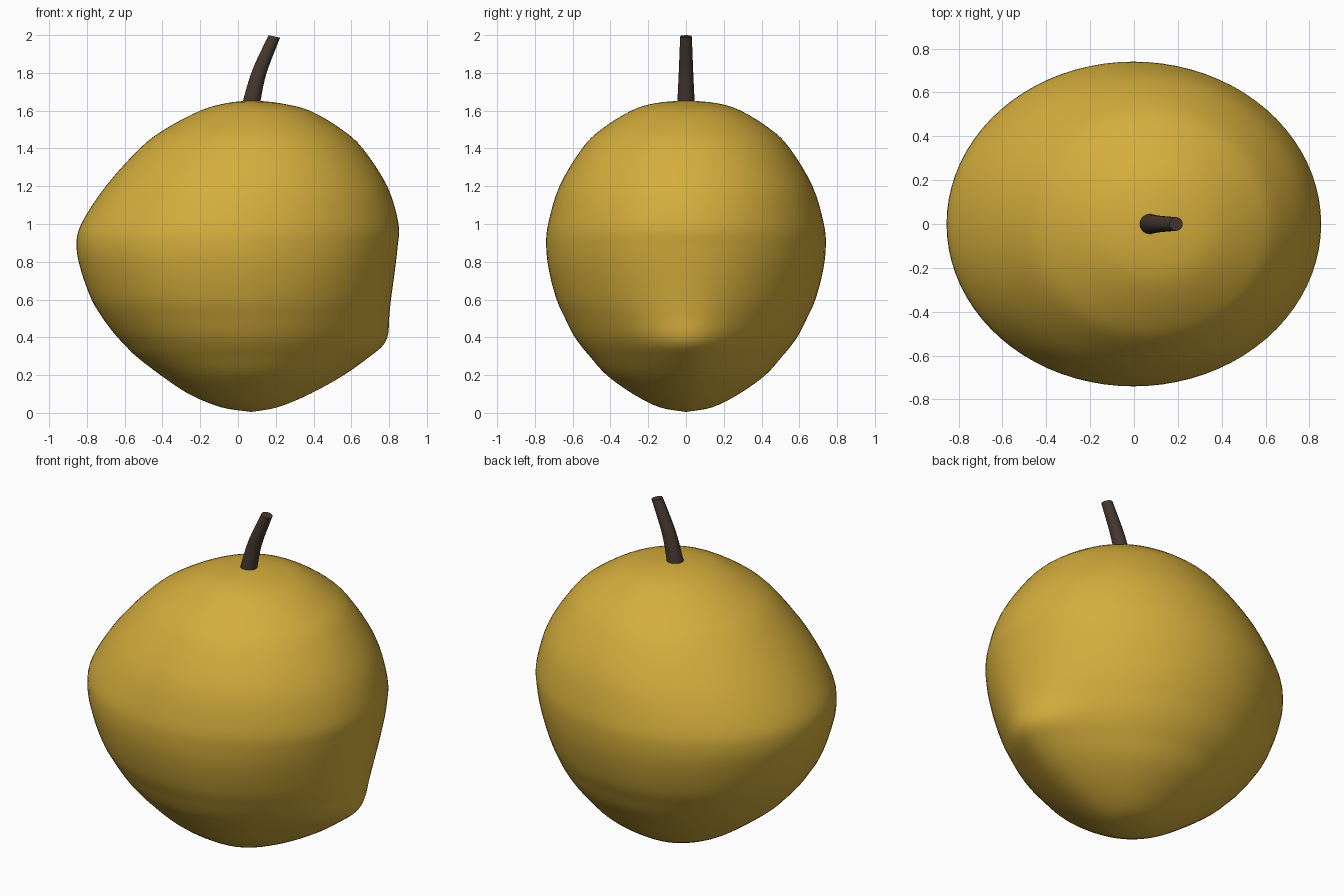
import bpy
import bmesh
from math import cos, sin, pi, exp, radians
from mathutils import Vector

cube = bpy.data.objects.get("Cube")
if cube:
    bpy.data.objects.remove(cube)


def material(name, rgb):
    mat = bpy.data.materials.new(name)
    mat.use_nodes = True
    colour = (*rgb, 1)
    mat.diffuse_color = colour
    shader = mat.node_tree.nodes["Principled BSDF"]
    shader.inputs["Base Color"].default_value = colour
    shader.inputs["Roughness"].default_value = 0.7
    return mat


def smooth_rows(rows, steps):
    """Catmull-Rom interpolation through control rows."""
    rows = [Vector(r) for r in rows]
    padded = [rows[0] * 2 - rows[1]] + rows + [rows[-1] * 2 - rows[-2]]
    result = []
    for a, b, c, d in zip(padded, padded[1:], padded[2:], padded[3:]):
        for i in range(steps):
            t = i / steps
            result.append(b + (c - a) * t / 2
                          + (a * 2 - b * 5 + c * 4 - d) * t * t / 2
                          + (b * 3 - a - c * 3 + d) * t ** 3 / 2)
    return result + [rows[-1]]


def loft(name, rings, mat):
    """Bridge closed rings of points and cap both ends."""
    bm = bmesh.new()
    loops = [[bm.verts.new(p) for p in ring] for ring in rings]
    for low, high in zip(loops, loops[1:]):
        for i in range(len(low)):
            j = (i + 1) % len(low)
            bm.faces.new((low[i], low[j], high[j], high[i]))
    bm.faces.new(loops[0][::-1])
    bm.faces.new(loops[-1])
    bmesh.ops.remove_doubles(bm, verts=bm.verts, dist=0.0005)
    bmesh.ops.recalc_face_normals(bm, faces=bm.faces)
    mesh = bpy.data.meshes.new(name)
    bm.to_mesh(mesh)
    bm.free()
    mesh.materials.append(mat)
    obj = bpy.data.objects.new(name, mesh)
    bpy.context.collection.objects.link(obj)
    bpy.ops.object.select_all(action='DESELECT')
    obj.select_set(True)
    bpy.context.view_layer.objects.active = obj
    bpy.ops.object.shade_smooth_by_angle(angle=radians(40))
    return obj


# Fruit body: height, left edge, right edge, side bulge, half depth
body_rows = [
    (.005, .07, .07, 0, 0),
    (.03, -.09, .20, .01, .14),
    (.1, -.26, .35, .03, .28),
    (.2, -.41, .49, .07, .42),
    (.3, -.54, .59, .11, .51),
    (.36, -.60, .635, .135, .56),
    (.42, -.655, .675, .12, .60),
    (.5, -.715, .72, .08, .64),
    (.6, -.775, .765, .045, .685),
    (.75, -.83, .815, .015, .725),
    (.88, -.855, .845, 0, .74),
    (1, -.83, .85, 0, .73),
    (1.2, -.70, .79, 0, .67),
    (1.4, -.52, .66, 0, .55),
    (1.5, -.39, .55, 0, .45),
    (1.6, -.20, .38, 0, .29),
    (1.64, -.06, .22, 0, .16),
    (1.655, .07, .07, 0, 0),
]


def body_ring(row, sides=80):
    z, left, right, bulge, depth = row
    ring = []
    for i in range(sides):
        t = 2 * pi * i / sides - pi
        x = (left + right) / 2 + (right - left) / 2 * cos(t)
        ring.append((x + bulge * exp(-(t / .5) ** 2), depth * sin(t), z))
    return ring


loft("fruit_body", [body_ring(r) for r in smooth_rows(body_rows, 4)],
     material("mustard yellow", (.66, .42, .045)))

# Stem: x, height, radius, tilt
stem_rows = [
    (.065, 1.6, .047, .2),
    (.075, 1.66, .045, .25),
    (.115, 1.81, .038, .35),
    (.192, 1.993, .031, .22),
]


def stem_ring(row, sides=24):
    x, z, radius, tilt = row
    return [(x + radius * cos(t) * cos(tilt), radius * sin(t),
             z - radius * cos(t) * sin(tilt))
            for t in (2 * pi * i / sides for i in range(sides))]


loft("stem", [stem_ring(r) for r in smooth_rows(stem_rows, 5)],
     material("dark brown", (.06, .04, .028)))
